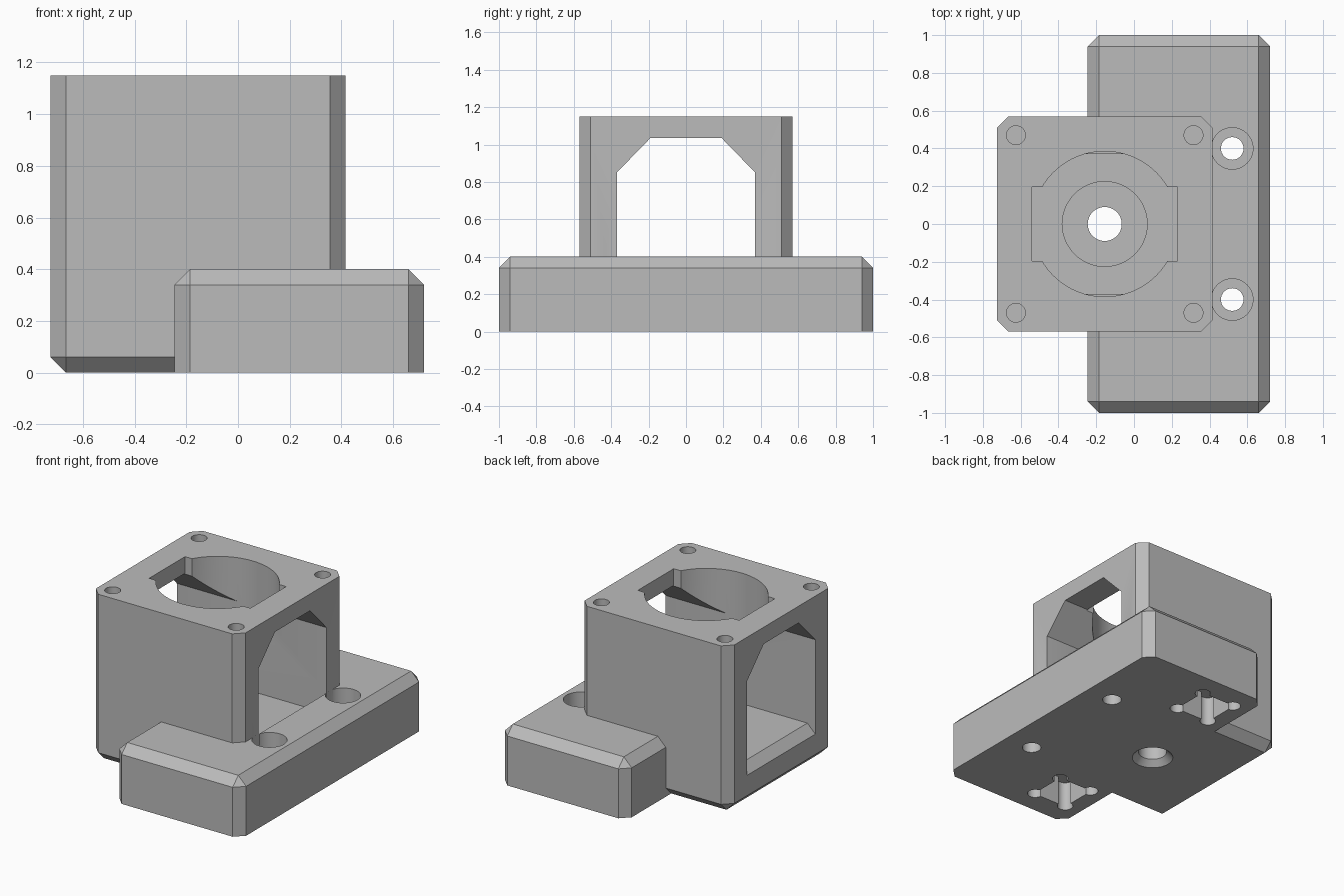
import bpy, bmesh, math
from mathutils import Matrix, Vector

old = bpy.data.objects.get("Cube")
if old:
    bpy.data.objects.remove(old, do_unlink=True)

grey = bpy.data.materials.new("plain grey")
grey.use_nodes = True
colour = (0.5, 0.5, 0.5, 1)
grey.diffuse_color = colour
grey.node_tree.nodes["Principled BSDF"].inputs["Base Color"].default_value = colour


def finish(bm, name):
    bmesh.ops.recalc_face_normals(bm, faces=bm.faces)
    mesh = bpy.data.meshes.new(name)
    bm.to_mesh(mesh)
    bm.free()
    mesh.materials.append(grey)
    ob = bpy.data.objects.new(name, mesh)
    bpy.context.collection.objects.link(ob)
    return ob


def block(name, lo, hi, rule=None, width=0.06):
    """Box between two corners; edges chosen by rule get a flat chamfer."""
    lo, hi = Vector(lo), Vector(hi)
    bm = bmesh.new()
    bmesh.ops.create_cube(bm, size=1)
    mid, size = (lo + hi) / 2, hi - lo
    for v in bm.verts:
        v.co = mid + Vector(a * b for a, b in zip(v.co, size))
    if rule:
        edges = [e for e in bm.edges if rule((e.verts[0].co + e.verts[1].co) / 2 - mid)]
        bmesh.ops.bevel(bm, geom=edges, offset=width, segments=1,
                        profile=0.5, affect='EDGES', clamp_overlap=True)
    return finish(bm, name)


def cylinder(name, x, y, z0, z1, r, r_top=None, sides=48):
    bm = bmesh.new()
    bmesh.ops.create_cone(bm, cap_ends=True, segments=sides, radius1=r,
                          radius2=r if r_top is None else r_top, depth=z1 - z0,
                          matrix=Matrix.Translation((x, y, (z0 + z1) / 2)))
    return finish(bm, name)


def prism(name, points, start, end):
    """Extrude a polygon of 3D points from one offset to another."""
    bm = bmesh.new()
    face = bm.faces.new([bm.verts.new(Vector(p) + Vector(start)) for p in points])
    ext = bmesh.ops.extrude_face_region(bm, geom=[face])
    verts = [g for g in ext["geom"] if isinstance(g, bmesh.types.BMVert)]
    bmesh.ops.translate(bm, verts=verts, vec=Vector(end) - Vector(start))
    return finish(bm, name)


def combine(target, tool, operation='DIFFERENCE'):
    tool.hide_render = True
    bpy.context.view_layer.objects.active = target
    mod = target.modifiers.new("shape", 'BOOLEAN')
    mod.operation, mod.solver, mod.object = operation, 'EXACT', tool
    bpy.ops.object.modifier_apply(modifier=mod.name)
    bpy.data.objects.remove(tool, do_unlink=True)


cx = -0.155   # centre line of the upright housing

# Upright housing: chamfered uprights and underside
bracket = block("mounting_bracket", (-0.725, -0.57, 0), (0.415, 0.57, 1.15),
                lambda m: abs(m.z) < 0.01 or (m.z < 0 and m.x < 0.1))

# Long mounting foot: chamfered uprights and top
foot = block("foot", (-0.245, -1, 0), (0.72, 1, 0.4), lambda m: m.z > -0.01)
combine(bracket, foot, 'UNION')

# Tunnel with sloped upper corners, and the bevelled lip of its floor
tunnel = [(0, -0.37, 0.26), (0, 0.37, 0.26), (0, 0.37, 0.85),
          (0, 0.19, 1.035), (0, -0.19, 1.035), (0, -0.37, 0.85)]
combine(bracket, prism("tunnel", tunnel, (-0.9, 0, 0), (0.416, 0, 0)))
lip = [(-0.78, 0, 0.145), (-0.66, 0, 0.265), (-0.78, 0, 0.3)]
combine(bracket, prism("lip", lip, (0, -0.37, 0), (0, 0.37, 0)))

# Round opening in the roof with a cross slot
combine(bracket, cylinder("roof_bore", cx, 0, 0.8, 1.3, 0.385, sides=64))
combine(bracket, block("roof_slot", (cx - 0.385, -0.195, 0.95), (cx + 0.385, 0.195, 1.3)))

# Floor recess, through hole and countersink below
combine(bracket, cylinder("floor_recess", cx, 0, 0.16, 0.5, 0.225))
combine(bracket, cylinder("floor_hole", cx, 0, -0.1, 0.3, 0.09))
combine(bracket, cylinder("countersink", cx, 0, -0.02, 0.04, 0.15, 0.09))

for side in (-1, 1):
    # Corner screw holes in the roof
    for dx in (-0.47, 0.47):
        combine(bracket, cylinder("roof_screw", cx + dx, side * 0.47, 0.85, 1.3, 0.05, sides=32))
    # Counterbored foot holes
    combine(bracket, cylinder("foot_counterbore", 0.52, side * 0.4, 0.2, 0.402, 0.11))
    combine(bracket, cylinder("foot_hole", 0.52, side * 0.4, -0.1, 0.3, 0.06, sides=32))
    # Pockets under the foot with relieved corners
    px, py = 0.0, side * 0.71
    combine(bracket, block("pocket", (px - 0.13, py - 0.13, -0.1), (px + 0.13, py + 0.13, 0.2)))
    for i in (-1, 1):
        for j in (-1, 1):
            combine(bracket, cylinder("pocket_corner", px + i * 0.125, py + j * 0.125,
                                      -0.1, 0.2, 0.05, sides=24))

# Smooth the bores and keep the machined edges sharp
bpy.ops.object.select_all(action='DESELECT')
bracket.select_set(True)
bpy.context.view_layer.objects.active = bracket
bpy.ops.object.shade_smooth_by_angle(angle=math.radians(25))
